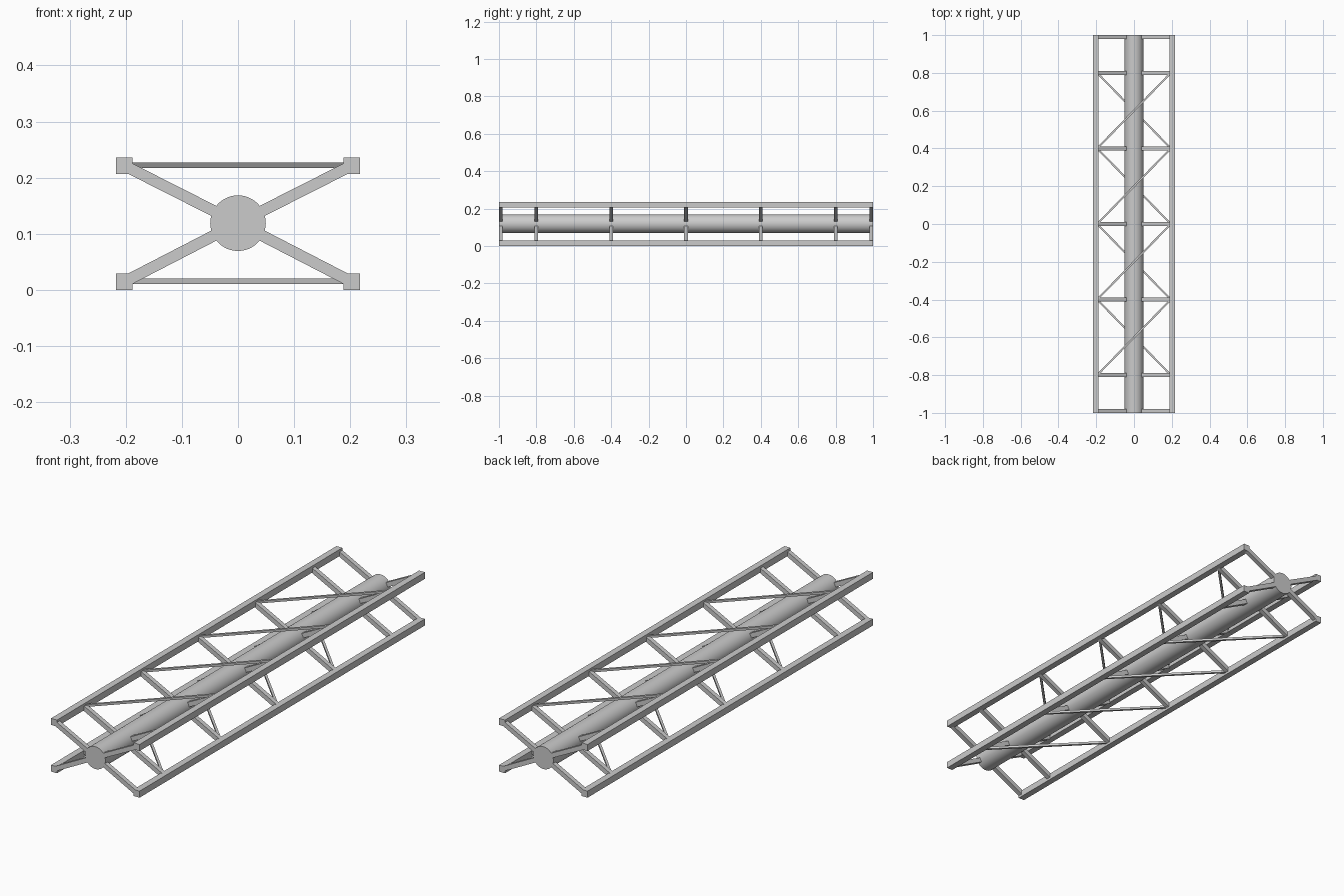
import bpy, bmesh, math
from mathutils import Vector, Matrix

if "Cube" in bpy.data.objects:
    bpy.data.objects.remove(bpy.data.objects["Cube"])

CX, Z0, Z1, ZC = 0.2025, 0.0145, 0.2215, 0.119   # chord and tube positions


def add_bar(bm, a, b, width):
    """Square bar between two points."""
    a, b = Vector(a), Vector(b)
    d = b - a
    side = d.cross(Vector((0, 0, 1)))
    if side.length < 1e-6 or abs(d.y) < 1e-6:
        side = Vector((0, 1, 0))
    side.normalize()
    fwd = d.normalized()
    up = side.cross(fwd)
    rot = Matrix((side, fwd, up)).transposed().to_4x4()
    size = Matrix.Diagonal((width, d.length, width, 1))
    bmesh.ops.create_cube(bm, size=1, matrix=Matrix.Translation((a + b) / 2) @ rot @ size)


def bars(name, items, width):
    bm = bmesh.new()
    for a, b in items:
        add_bar(bm, a, b, width)
    bmesh.ops.recalc_face_normals(bm, faces=bm.faces)
    me = bpy.data.meshes.new(name)
    bm.to_mesh(me)
    bm.free()
    ob = bpy.data.objects.new(name, me)
    bpy.context.collection.objects.link(ob)
    return ob


# central tube
bpy.ops.mesh.primitive_cylinder_add(vertices=48, radius=0.0495, depth=2,
                                    location=(0, 0, ZC), rotation=(math.pi / 2, 0, 0))
bpy.context.object.name = "central_tube"
bpy.ops.object.shade_smooth_by_angle(angle=math.radians(35))

# four long corner chords
corners = [(sx * CX, z) for sx in (-1, 1) for z in (Z0, Z1)]
bars("corner_chords", [((x, -1, z), (x, 1, z)) for x, z in corners], 0.029)

# radial struts from the tube to each chord
stations = (-0.99, -0.8, -0.4, 0, 0.4, 0.8, 0.99)
struts = []
for y in stations:
    for x, z in corners:
        hub, tip = Vector((0, y, ZC)), Vector((x, y, z))
        struts.append((hub + (tip - hub).normalized() * 0.04, hub.lerp(tip, 0.98)))
bars("radial_struts", struts, 0.02)

# thin diagonal braces, crossing opposite ways on top and bottom
top, bottom = [], []
for y in (-0.8, -0.4, 0, 0.4):
    top.append(((-0.195, y, 0.2225), (0.195, y + 0.4, 0.2225)))
    bottom.append(((0.195, y, 0.0155), (-0.195, y + 0.4, 0.0155)))
bars("top_diagonals", top, 0.01)
bars("bottom_diagonals", bottom, 0.01)
